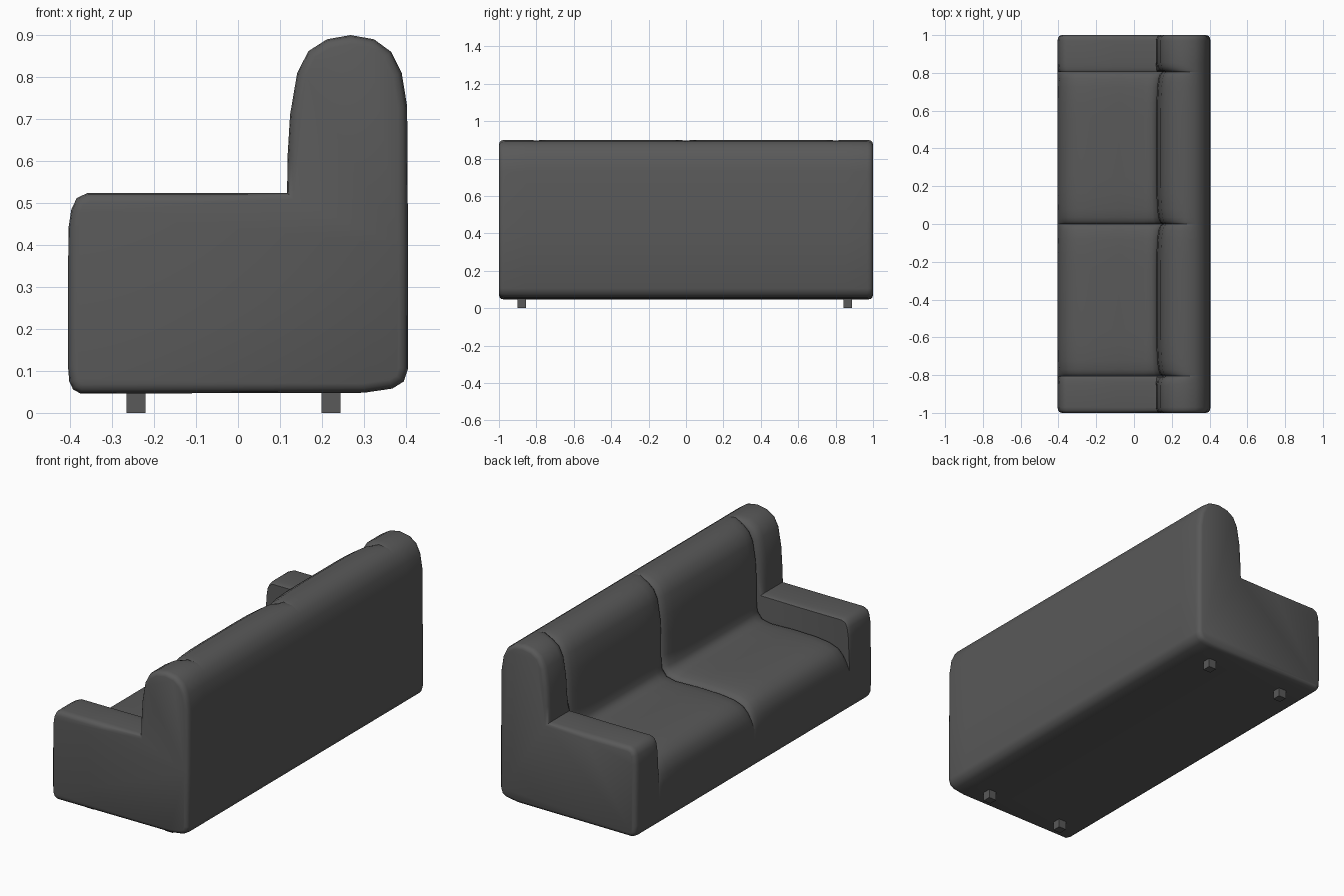
import bpy, bmesh, math
from mathutils import Vector

cube = bpy.data.objects.get("Cube")
if cube:
    bpy.data.objects.remove(cube)


def material(name, color):
    m = bpy.data.materials.new(name)
    m.use_nodes = True
    m.diffuse_color = color
    m.node_tree.nodes["Principled BSDF"].inputs["Base Color"].default_value = color
    return m


fabric = material("dark grey fabric", (0.1, 0.1, 0.1, 1))

# Shared profile pieces in (x, z), running up the front and down the rear
FRONT = [(-0.375, 0.046), (-0.393, 0.056), (-0.402, 0.075), (-0.405, 0.11)]
ARM = [(-0.405, 0.28), (-0.404, 0.44), (-0.397, 0.485), (-0.384, 0.512), (-0.358, 0.524),
       (-0.1, 0.524), (0.117, 0.524)]
SEAT = [(-0.405, 0.25), (-0.401, 0.3), (-0.388, 0.345), (-0.355, 0.383), (-0.3, 0.403),
        (-0.22, 0.413), (-0.08, 0.416), (0.05, 0.412), (0.095, 0.42), (0.114, 0.445), (0.118, 0.5)]
BACK = [(0.118, 0.61), (0.124, 0.71), (0.141, 0.81), (0.168, 0.862), (0.212, 0.89), (0.268, 0.9),
        (0.324, 0.89), (0.365, 0.86), (0.39, 0.81), (0.403, 0.73), (0.405, 0.4), (0.405, 0.105),
        (0.395, 0.075), (0.368, 0.058), (0.3, 0.048)]


def ramp(v, a, b):
    return max(0.0, min(1.0, (v - a) / (b - a)))


def cushion_weight(x, z):
    # Padding only dips on the seat, backrest front and front of the crest
    return ramp(z, 0.25, 0.36) * ramp(x, 0.28, 0.19)


def side_inner_weight(x, z):
    # Backrest end is softer than the armrest edge
    return cushion_weight(x, z) * (1.0 if z > 0.55 else 0.25)


def loft(name, profile, stations):
    """Sweep a profile along y; each station is (y, inset, weight function)."""
    n = len(profile)
    pts = [Vector(p) for p in profile]
    inward = []
    for i in range(n):
        before = (pts[i] - pts[i - 1]).normalized()
        after = (pts[(i + 1) % n] - pts[i]).normalized()
        t = (before + after).normalized()
        inward.append(Vector((t.y, -t.x)))
    bm = bmesh.new()
    rings = []
    for y, inset, weight in stations:
        ring = []
        for p, d in zip(pts, inward):
            q = p + d * inset * weight(p.x, p.y)
            ring.append(bm.verts.new((q.x, y, q.y)))
        rings.append(ring)
    for a, b in zip(rings, rings[1:]):
        for i in range(n):
            j = (i + 1) % n
            bm.faces.new((a[i], a[j], b[j], b[i]))
    bm.faces.new(rings[0])
    bm.faces.new(rings[-1])
    bmesh.ops.recalc_face_normals(bm, faces=bm.faces)
    finish(name, bm, True)


def finish(name, bm, smooth):
    mesh = bpy.data.meshes.new(name)
    bm.to_mesh(mesh)
    bm.free()
    mesh.materials.append(fabric)
    ob = bpy.data.objects.new(name, mesh)
    bpy.context.collection.objects.link(ob)
    if smooth:
        bpy.ops.object.select_all(action="DESELECT")
        ob.select_set(True)
        bpy.context.view_layer.objects.active = ob
        bpy.ops.object.shade_smooth_by_angle(angle=math.radians(50))


# Rounded edge steps: (distance from end, inset)
OUTER = [(0, 0.022), (0.005, 0.01), (0.014, 0.003), (0.03, 0)]
INNER = [(0, 0.035), (0.005, 0.022), (0.015, 0.011), (0.03, 0.004), (0.05, 0)]
PUFF = [(0, 0.034), (0.005, 0.026), (0.015, 0.018), (0.035, 0.011), (0.08, 0.005),
        (0.16, 0.001), (0.25, 0)]

for side, label in ((1, "rear"), (-1, "front")):
    # Armrest with its end of the backrest
    stations = [(side * (1 - d), i, lambda x, z: 1.0) for d, i in OUTER]
    stations += [(side * (0.805 + d), i, side_inner_weight) for d, i in reversed(INNER)]
    loft(label + "_armrest", FRONT + ARM + BACK, stations)

    # Padded seat and backrest half
    stations = [(side * d, i, cushion_weight) for d, i in PUFF]
    stations += [(side * (0.805 - d), i, cushion_weight) for d, i in reversed(PUFF)]
    loft(label + "_cushion", FRONT + SEAT + BACK, stations)

    # Feet
    for x, place in ((-0.243, "seat"), (0.222, "back")):
        bm = bmesh.new()
        bmesh.ops.create_cube(bm, size=1)
        bmesh.ops.scale(bm, vec=(0.045, 0.045, 0.05), verts=bm.verts)
        bmesh.ops.translate(bm, vec=(x, side * 0.872 - 0.007, 0.025), verts=bm.verts)
        finish(label + "_" + place + "_foot", bm, False)
